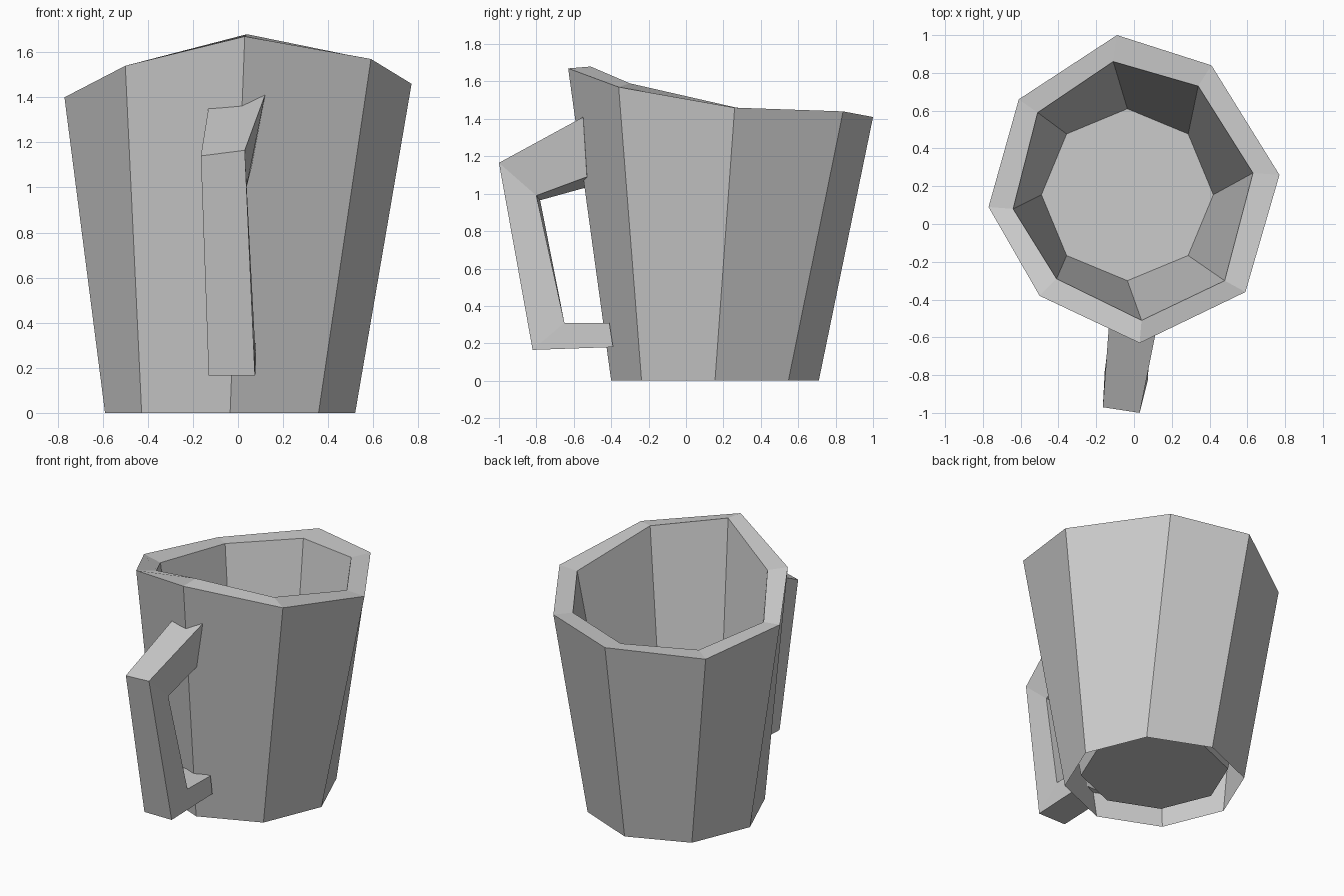
import bpy
import bmesh
from math import cos, sin, pi
from mathutils import Vector

default_cube = bpy.data.objects.get("Cube")
if default_cube:
    bpy.data.objects.remove(default_cube, do_unlink=True)

SIDES = 8


def make_material(name, colour):
    material = bpy.data.materials.new(name)
    material.use_nodes = True
    material.diffuse_color = colour
    shader = material.node_tree.nodes["Principled BSDF"]
    shader.inputs["Base Color"].default_value = colour
    return material


def ring(radius, height):
    """Regular octagon around the mug axis, starting at the front."""
    angles = [2 * pi * i / SIDES - pi / 2 for i in range(SIDES)]
    return [Vector((radius * cos(a) - 0.035, radius * sin(a) + 0.155, height))
            for a in angles]


def loft(name, rings, material, cap_start=False, cap_end=False):
    """Skin a series of equal rings with flat quads, with optional end caps."""
    bm = bmesh.new()
    loops = [[bm.verts.new(point) for point in points] for points in rings]
    for lower, upper in zip(loops, loops[1:]):
        count = len(lower)
        for i in range(count):
            j = (i + 1) % count
            bm.faces.new((lower[i], lower[j], upper[j], upper[i]))
    if cap_start:
        bm.faces.new(list(reversed(loops[0])))
    if cap_end:
        bm.faces.new(loops[-1])
    if cap_start and cap_end:
        bmesh.ops.recalc_face_normals(bm, faces=bm.faces)
    mesh = bpy.data.meshes.new(name)
    bm.to_mesh(mesh)
    bm.free()
    mesh.materials.append(material)
    obj = bpy.data.objects.new(name, mesh)
    bpy.context.collection.objects.link(obj)
    return obj


grey = make_material("plain grey", (0.6, 0.6, 0.6, 1.0))

# Uneven rim, rising towards the handle at the front
outer_rim = [
    (0.03, -0.63, 1.67), (0.59, -0.36, 1.57), (0.77, 0.26, 1.46),
    (0.41, 0.84, 1.44), (-0.09, 1.0, 1.41), (-0.61, 0.66, 1.34),
    (-0.77, 0.09, 1.4), (-0.5, -0.38, 1.54),
]
inner_rim = [
    (0.04, -0.51, 1.68), (0.48, -0.3, 1.59), (0.63, 0.27, 1.46),
    (0.34, 0.73, 1.43), (-0.11, 0.86, 1.39), (-0.51, 0.59, 1.35),
    (-0.64, 0.08, 1.38), (-0.41, -0.29, 1.53),
]

# Mug body: outer wall, rim, inner wall and raised floor, open underneath
loft("mug_body", [ring(0.555, 0), outer_rim, inner_rim, ring(0.455, 0.07)],
     grey, cap_end=True)

# Handle: four crooked cross-sections, from the lower end to the upper end
# (each one: outer right, outer left, inner left, inner right)
handle_sections = [
    [(0.08, -0.39, 0.18), (-0.13, -0.39, 0.18),
     (-0.13, -0.41, 0.31), (0.08, -0.41, 0.31)],
    [(0.075, -0.82, 0.165), (-0.13, -0.82, 0.165),
     (-0.13, -0.65, 0.31), (0.075, -0.65, 0.31)],
    [(0.03, -1.0, 1.165), (-0.165, -0.97, 1.14),
     (-0.155, -0.78, 0.965), (0.035, -0.8, 0.99)],
    [(0.12, -0.55, 1.41), (-0.13, -0.5, 1.36),
     (-0.12, -0.51, 1.04), (0.06, -0.53, 1.09)],
]
loft("handle", handle_sections, grey, cap_start=True, cap_end=True)
